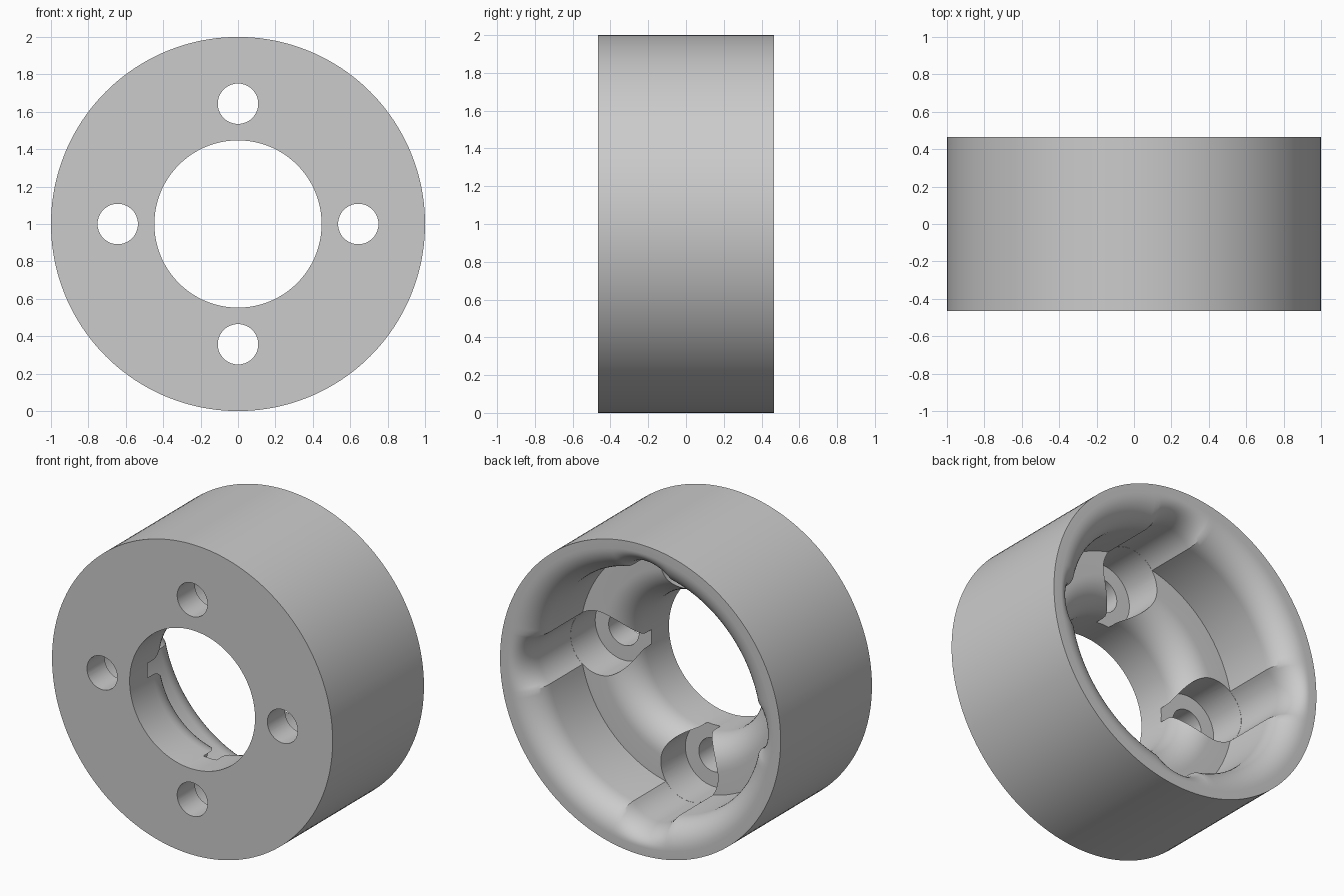
import bpy, bmesh
from math import sin, cos, pi, sqrt, atan2, radians
from mathutils import Matrix, Vector

cube = bpy.data.objects.get("Cube")
if cube:
    bpy.data.objects.remove(cube)

# Main dimensions
HALF = 0.465                     # half width along y
BORE, WALL, LIP = 0.447, 0.78, 0.945
LIP_DEPTH = 0.17
FLOOR, ROUND = -0.035, 0.19      # cavity floor and rounded bore edge
PITCH, SEAT, HOLE = 0.643, 0.205, 0.108
SEAT_Y = -0.285

# Angle at which a bolt recess breaks through the cavity wall
corner_x = (WALL**2 + PITCH**2 - SEAT**2) / (2 * PITCH)
CORNER = atan2(sqrt(WALL**2 - corner_x**2), corner_x)


def wall_radius(a):
    """Cavity wall radius at angle a from the nearest bolt axis."""
    if abs(a) >= CORNER:
        return WALL
    return PITCH * cos(a) + sqrt(SEAT**2 - (PITCH * sin(a))**2)


def section(a):
    """Closed (radius, y) cross-section of the ring."""
    rw = wall_radius(a)
    pts = [(BORE, -HALF), (1, -HALF), (1, HALF)]
    for i in range(13):                       # flared back lip
        t = i / 12 * pi / 2
        pts.append((LIP - (LIP - rw) * sin(t), HALF - LIP_DEPTH * (1 - cos(t))))
    pts.append((rw, FLOOR))
    for i in range(13):                       # rounded inner edge of the bore
        t = i / 12 * pi / 2
        pts.append((BORE + ROUND * (1 - sin(t)), FLOOR - ROUND * (1 - cos(t))))
    return pts


# Hollow ring body
angles = []
for q in range(4):
    angles += [(q, -CORNER + 2 * CORNER * i / 20) for i in range(20)]
    angles += [(q, CORNER + (pi / 2 - 2 * CORNER) * i / 28) for i in range(28)]
bm = bmesh.new()
rings = []
for q, a in angles:
    t = q * pi / 2 + a
    local = a if a <= CORNER else CORNER
    rings.append([bm.verts.new((r * cos(t), y, 1 + r * sin(t)))
                  for r, y in section(local)])
for k, ring in enumerate(rings):
    nxt = rings[(k + 1) % len(rings)]
    for i in range(len(ring)):
        j = (i + 1) % len(ring)
        bm.faces.new((ring[i], ring[j], nxt[j], nxt[i]))
bmesh.ops.recalc_face_normals(bm, faces=bm.faces)
mesh = bpy.data.meshes.new("ring_body")
bm.to_mesh(mesh)
bm.free()
body = bpy.data.objects.new("ring_body", mesh)
bpy.context.collection.objects.link(body)

# Single grey material
grey = bpy.data.materials.new("plain_grey")
grey.use_nodes = True
color = (0.6, 0.6, 0.6, 1)
grey.diffuse_color = color
grey.node_tree.nodes["Principled BSDF"].inputs["Base Color"].default_value = color
mesh.materials.append(grey)


def cut(name, radius, y0, y1):
    """Cut four cylinders along y, one on each bolt axis."""
    bm = bmesh.new()
    for k in range(4):
        t = k * pi / 2
        pos = Vector((PITCH * cos(t), (y0 + y1) / 2, 1 + PITCH * sin(t)))
        bmesh.ops.create_cone(
            bm, cap_ends=True, segments=64, radius1=radius, radius2=radius,
            depth=y1 - y0,
            matrix=Matrix.Translation(pos) @ Matrix.Rotation(pi / 2, 4, 'X'))
    me = bpy.data.meshes.new(name)
    bm.to_mesh(me)
    bm.free()
    me.materials.append(grey)
    cutter = bpy.data.objects.new(name, me)
    cutter.hide_render = True
    bpy.context.collection.objects.link(cutter)
    mod = body.modifiers.new(name, 'BOOLEAN')
    mod.operation = 'DIFFERENCE'
    mod.solver = 'EXACT'
    mod.object = cutter
    bpy.ops.object.modifier_apply(modifier=name)
    bpy.data.objects.remove(cutter)


bpy.ops.object.select_all(action='DESELECT')
body.select_set(True)
bpy.context.view_layer.objects.active = body

# Bolt recesses from the back, then through holes
cut("bolt_recess", SEAT - 0.001, SEAT_Y, FLOOR + 0.02)
cut("bolt_hole", HOLE, -HALF - 0.1, FLOOR)

bpy.ops.object.shade_smooth_by_angle(angle=radians(30))
